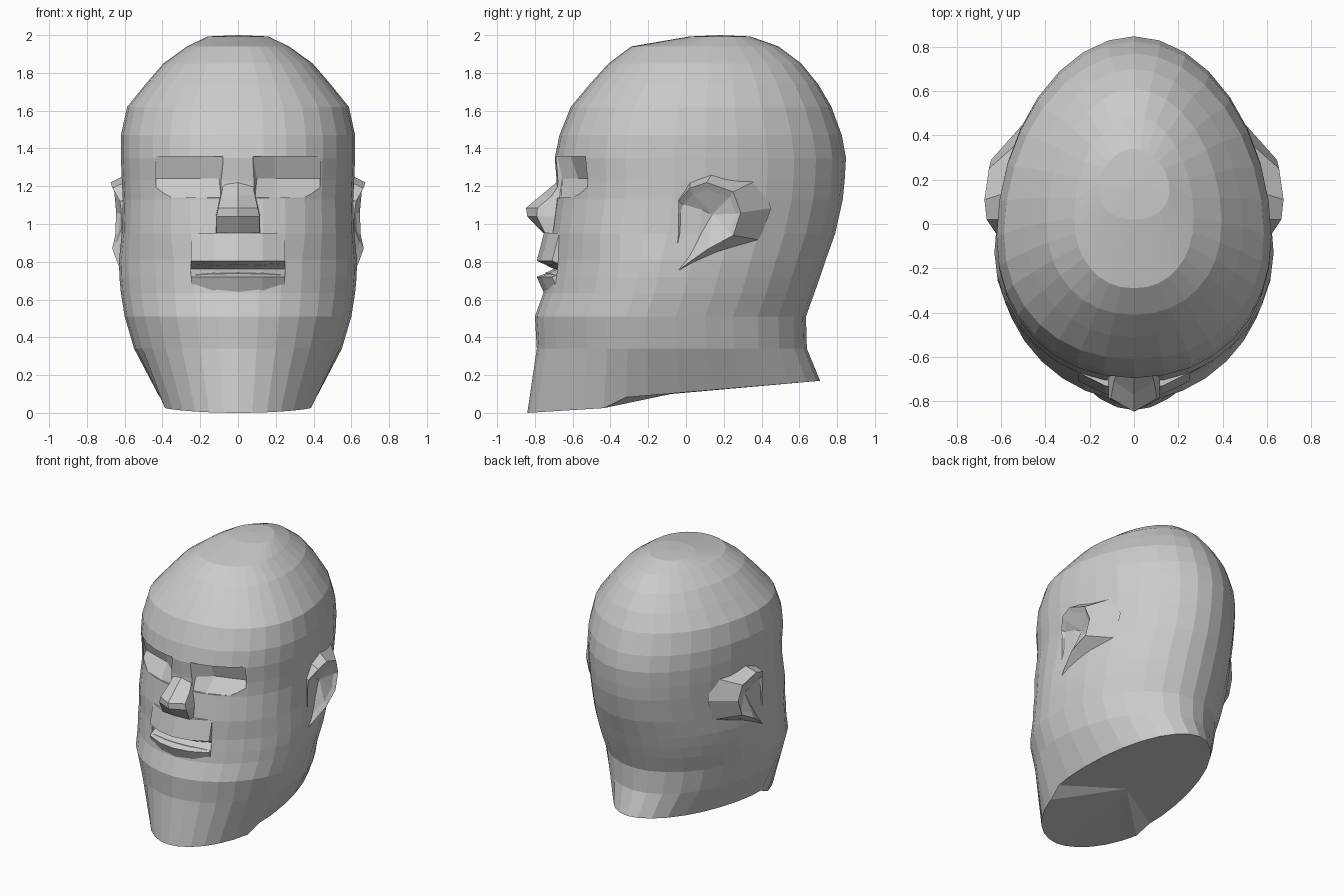
import bpy, bmesh
from math import sin, cos, pi

SEG = 32


def loft(name, rings, cap_start=None, cap_end=None):
    """Bridge closed rings of points; caps are an n-gon, or a fan to a given point."""
    bm = bmesh.new()
    loops = [[bm.verts.new(p) for p in r] for r in rings]
    for a, b in zip(loops, loops[1:]):
        n = len(a)
        for i in range(n):
            bm.faces.new((a[i], a[(i + 1) % n], b[(i + 1) % n], b[i]))
    for loop, tip in ((loops[0], cap_start), (loops[-1], cap_end)):
        if tip is None:
            bm.faces.new(loop)
        else:
            t = bm.verts.new(tip)
            for i in range(len(loop)):
                bm.faces.new((loop[i], loop[(i + 1) % len(loop)], t))
    bmesh.ops.recalc_face_normals(bm, faces=bm.faces)
    me = bpy.data.meshes.new(name)
    bm.to_mesh(me)
    bm.free()
    ob = bpy.data.objects.new(name, me)
    bpy.context.collection.objects.link(ob)
    return ob


def section(front, back, half, z):
    """Egg-shaped head section: fuller at the front than at the back."""
    c = front + (back - front) * 0.41
    n = 1.9 if callable(z) or z < 0.9 else 2.15
    pts = []
    for i in range(SEG):
        a = 2 * pi * i / SEG
        s, k = sin(a), -cos(a)
        e = 2 / n if k < 0 else 2 / 1.93
        x = half * abs(s) ** e * (1 if s > 0 else -1)
        r = (c - front) if k < 0 else (back - c)
        y = c + r * abs(k) ** e * (1 if k > 0 else -1)
        pts.append((x, y, z(y) if callable(z) else z))
    return pts


def neck_z(y):
    """Stepped, sloping lower edge."""
    if y < -0.36:
        return 0.03 * (y + 0.84) / 0.48
    return 0.085 + 0.085 * (y + 0.285) / 0.995


# Head: front y, back y, half width, z
levels = [
    (-0.84, 0.71, 0.42, neck_z),
    (-0.79, 0.64, 0.55, 0.34), (-0.80, 0.635, 0.60, 0.51),
    (-0.755, 0.68, 0.62, 0.635), (-0.745, 0.71, 0.628, 0.72),
    (-0.735, 0.74, 0.63, 0.81), (-0.715, 0.79, 0.615, 0.95),
    (-0.69, 0.83, 0.61, 1.13), (-0.685, 0.84, 0.615, 1.23),
    (-0.695, 0.847, 0.62, 1.35), (-0.67, 0.825, 0.62, 1.47),
    (-0.61, 0.77, 0.587, 1.62), (-0.51, 0.70, 0.49, 1.74),
    (-0.41, 0.61, 0.395, 1.85), (-0.29, 0.49, 0.27, 1.94),
    (0.02, 0.34, 0.16, 1.993),
]
head = loft("head", [section(*l) for l in levels], (0, -0.08, 0.1), (0, 0.18, 2.0))


def cut(cutter):
    m = head.modifiers.new("cut", "BOOLEAN")
    m.operation = "DIFFERENCE"
    m.solver = "EXACT"
    m.object = cutter
    bpy.context.view_layer.objects.active = head
    bpy.ops.object.modifier_apply(modifier=m.name)
    bpy.data.objects.remove(cutter)


# Eye sockets: overhanging brow, curved back wall, from nose side to temple
inner = [(0.07, -0.73, 1.357), (0.08, -0.68, 1.357), (0.10, -0.655, 1.24), (0.09, -0.67, 1.14), (0.07, -0.73, 1.13)]
middle = [(0.19, -0.73, 1.357), (0.19, -0.61, 1.357), (0.20, -0.57, 1.24), (0.19, -0.66, 1.14), (0.19, -0.73, 1.13)]
outer = [(0.435, -0.73, 1.357), (0.435, -0.53, 1.357), (0.435, -0.49, 1.24), (0.435, -0.56, 1.14), (0.435, -0.73, 1.13)]
for s in (-1, 1):
    cut(loft("socket_cutter", [[(s * x, y, z) for x, y, z in r] for r in (inner, middle, outer)]))

# Mouth: V-shaped slot, then two lips that follow the curve of the face
cols = (-0.25, -0.13, 0, 0.13, 0.25)
slot = [(-0.88, 0.82), (-0.79, 0.805), (-0.70, 0.762), (-0.79, 0.72), (-0.88, 0.71)]
upper = [(-0.60, 0.953), (-0.752, 0.953), (-0.79, 0.805), (-0.70, 0.765), (-0.60, 0.765)]
lower = [(-0.60, 0.755), (-0.70, 0.755), (-0.79, 0.72), (-0.752, 0.635), (-0.60, 0.635)]


def swept(name, profile):
    return loft(name, [[(x, y + 1.3 * x * x, z) for y, z in profile] for x in cols])


cut(swept("mouth_cutter", slot))
swept("upper_lip", upper)
swept("lower_lip", lower)

# Nose: ridge y, half width, side setback, z
nose = [(-0.69, 0.07, 0.01, 1.34), (-0.685, 0.08, 0.02, 1.22),
        (-0.77, 0.095, 0.06, 1.15), (-0.847, 0.11, 0.06, 1.085),
        (-0.84, 0.12, 0.05, 1.04), (-0.757, 0.12, 0.01, 0.953)]
loft("nose", [[(-w, -0.62, z), (-w * 0.95, y + d, z), (0, y, z),
               (w * 0.95, y + d, z), (w, -0.62, z)] for y, w, d, z in nose])

# Ears: back blends into the skull, raised rim, hollow centre (x, y, z of rim)
rim = [(0.625, -0.04, 1.12), (0.665, 0.02, 1.19), (0.675, 0.11, 1.22), (0.655, 0.25, 1.17),
       (0.645, 0.29, 1.06), (0.65, 0.25, 0.94), (0.666, 0.12, 0.87),
       (0.64, 0.02, 0.80), (0.615, -0.06, 0.74), (0.617, -0.04, 0.95), (0.618, -0.04, 1.06)]
for s, name in ((-1, "left_ear"), (1, "right_ear")):
    base = [(s * 0.5, 0.02 + (y - 0.02) * (1.6 if y > 0.02 else 1.0), 1.0 + (z - 1.0) * 1.4)
            for x, y, z in rim]
    edge = [(s * x, y, z) for x, y, z in rim]
    pit = [(s * (x - 0.02), 0.12 + (y - 0.12) * 0.85, 1.03 + (z - 1.03) * 0.8)
           for x, y, z in rim]
    loft(name, [base, edge, pit], (s * 0.48, 0.12, 1.03), (s * 0.59, 0.14, 1.05))
